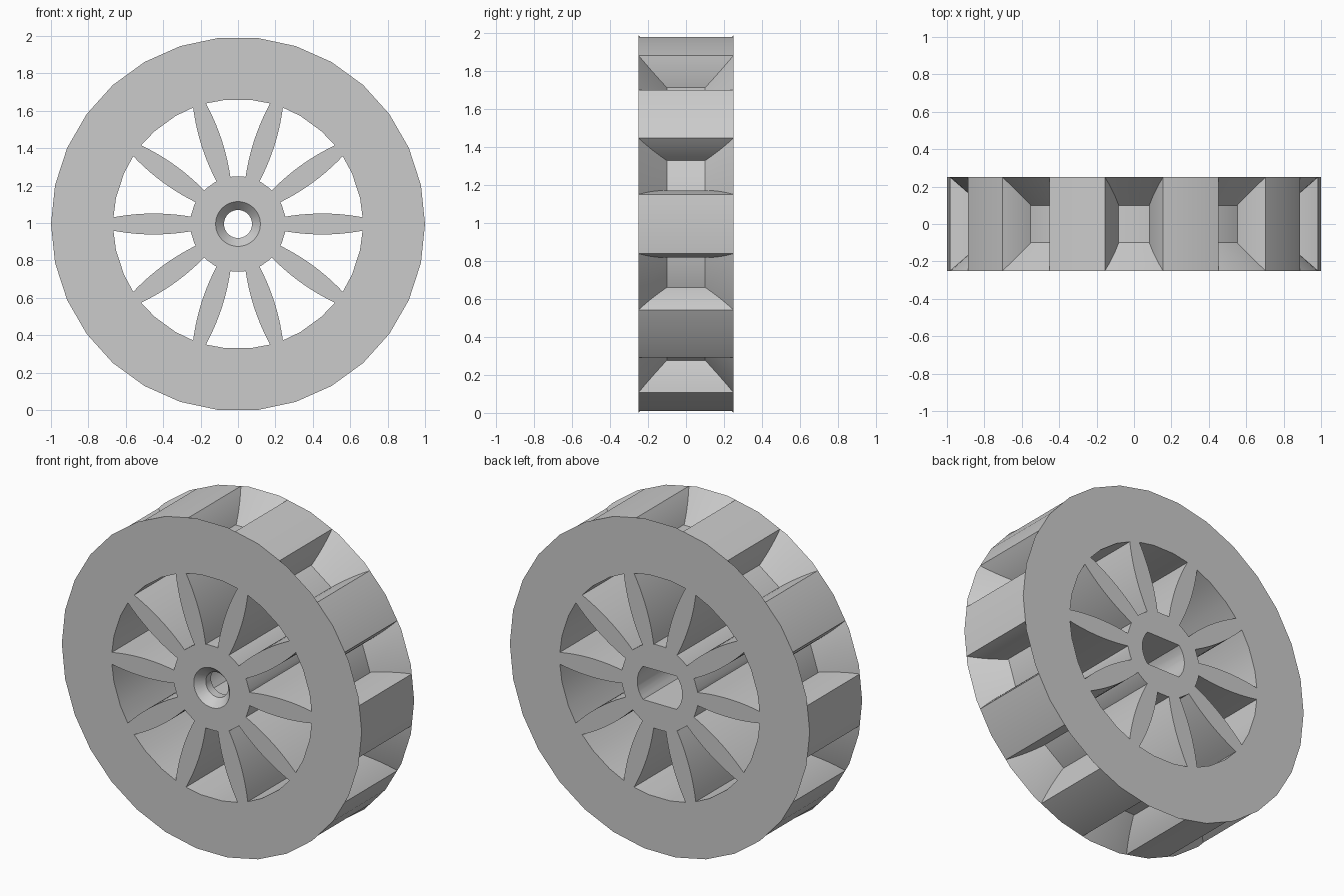
import bpy, bmesh
from math import sin, cos, pi, radians, hypot, atan2, sqrt

cube = bpy.data.objects.get("Cube")
if cube:
    bpy.data.objects.remove(cube, do_unlink=True)

SEG, SPOKES = 30, 10            # wheel facets, spokes and tread blocks
HALF, FLOOR, FLOOR_Y = 0.25, 0.83, 0.10
STEP = 2 * pi / SEG
AXLE_Z = cos(STEP / 2)          # flat facet rests on the ground

grey = bpy.data.materials.new("light_grey")
grey.use_nodes = True
colour = (0.6, 0.6, 0.6, 1)
grey.diffuse_color = colour
grey.node_tree.nodes["Principled BSDF"].inputs["Base Color"].default_value = colour


def make_object(name, bm):
    bmesh.ops.recalc_face_normals(bm, faces=bm.faces)
    mesh = bpy.data.meshes.new(name)
    bm.to_mesh(mesh)
    bm.free()
    mesh.materials.append(grey)
    obj = bpy.data.objects.new(name, mesh)
    obj.location.z = AXLE_Z
    bpy.context.collection.objects.link(obj)
    return obj


def select(obj):
    bpy.ops.object.select_all(action="DESELECT")
    obj.select_set(True)
    bpy.context.view_layer.objects.active = obj


def turn(p, a):
    return p[0] * cos(a) - p[1] * sin(a), p[0] * sin(a) + p[1] * cos(a)


def polar(r, a):
    return r * cos(a), r * sin(a)


def prism(bm, outline, y0, y1):
    rings = [[bm.verts.new((x, y, z)) for x, z in outline] for y in (y0, y1)]
    bm.faces.new(rings[0])
    bm.faces.new(rings[1])
    n = len(outline)
    for i in range(n):
        j = (i + 1) % n
        bm.faces.new((rings[0][i], rings[0][j], rings[1][j], rings[1][i]))


def cut(obj, cutter):
    cutter.hide_render = True
    mod = obj.modifiers.new("cut", "BOOLEAN")
    mod.operation, mod.solver, mod.object = "DIFFERENCE", "EXACT", cutter
    select(obj)
    bpy.ops.object.modifier_apply(modifier=mod.name)
    bpy.data.objects.remove(cutter, do_unlink=True)


# Wheel body: revolved section with countersunk bore and tapered tread groove
section = [(0.12, -HALF), (1, -HALF), (FLOOR, -FLOOR_Y), (FLOOR, FLOOR_Y),
           (1, HALF), (0.075, HALF), (0.075, -0.2)]
bm = bmesh.new()
rings = []
for i in range(SEG):
    rings.append([bm.verts.new((r * cos(i * STEP), y, r * sin(i * STEP))) for r, y in section])
for i in range(SEG):
    a, b = rings[i], rings[(i + 1) % SEG]
    for k in range(len(section)):
        m = (k + 1) % len(section)
        bm.faces.new((a[k], a[m], b[m], b[k]))
wheel = make_object("wheel_body", bm)


# Windows between the lens-shaped spokes
def spoke_edge(x):
    return x, 0.056 - 0.43 * (x - 0.45) ** 2


R_IN, R_OUT, N = 0.255, 0.667, 10
half_pitch = pi / SPOKES
edge = [spoke_edge(R_IN - 0.003 + (R_OUT - R_IN + 0.002) * i / N) for i in range(N + 1)]
lower = [turn(p, -half_pitch) for p in edge]
upper = [(x, -z) for x, z in reversed(lower)]
outline = (lower + [polar(R_OUT, -STEP / 2), polar(R_OUT, STEP / 2)] + upper
           + [polar(R_IN, STEP / 2), polar(R_IN, -STEP / 2)])
bm = bmesh.new()
for k in range(SPOKES):
    angle = (2 * k + 1) * half_pitch
    prism(bm, [turn(p, angle) for p in outline], -0.4, 0.4)
cut(wheel, make_object("window_cutter", bm))

# Axle socket at the back: a round hole with flat top and bottom
SOCKET_R, SOCKET_H = 0.15, 0.10
end = atan2(SOCKET_H, sqrt(SOCKET_R ** 2 - SOCKET_H ** 2))
arc = [polar(SOCKET_R, -end + 2 * end * i / 8) for i in range(9)]
bm = bmesh.new()
prism(bm, arc + [(-x, -z) for x, z in arc], -0.15, 0.4)
cut(wheel, make_object("socket_cutter", bm))


# Tread blocks: bowed side walls trimmed to the groove flanks
def flank_y(x, z):
    a = (atan2(z, x) % STEP) - STEP / 2
    r = hypot(x, z) * cos(a) / cos(STEP / 2)
    return FLOOR_Y + (HALF - FLOOR_Y) * (r - FLOOR) / (1 - FLOOR)


corner = polar(cos(STEP / 2) / cos(radians(3)), radians(9))
FOOT, FOOT_W = 0.814, 0.177
wall = []
for i in range(N + 1):
    t = i / N
    wall.append((FOOT + (corner[0] - FOOT) * t, FOOT_W - (FOOT_W - corner[1]) * t * t))
path = wall + [(1, 0)] + [(x, -z) for x, z in reversed(wall)]
bm = bmesh.new()
for k in range(SPOKES):
    pairs = []
    for x, z in path:
        y = min(HALF, max(FLOOR_Y, flank_y(x, z)))
        px, pz = turn((x, z), 2 * k * half_pitch)
        pairs.append([bm.verts.new((px, s * y, pz)) for s in (-1, 1)])
    for a, b in zip(pairs, pairs[1:]):
        bm.faces.new((a[0], a[1], b[1], b[0]))
    # face the strip outwards
blocks = make_object("tread_blocks", bm)
for poly in blocks.data.polygons:
    c = poly.center
    k = round(atan2(c.z, c.x) / (2 * half_pitch))
    mx, mz = polar(0.88, k * 2 * half_pitch)
    if poly.normal.x * (c.x - mx) + poly.normal.z * (c.z - mz) < 0:
        poly.flip()
blocks.data.update()

for obj in (wheel, blocks):
    select(obj)
    bpy.ops.object.shade_smooth_by_angle(angle=radians(30))
